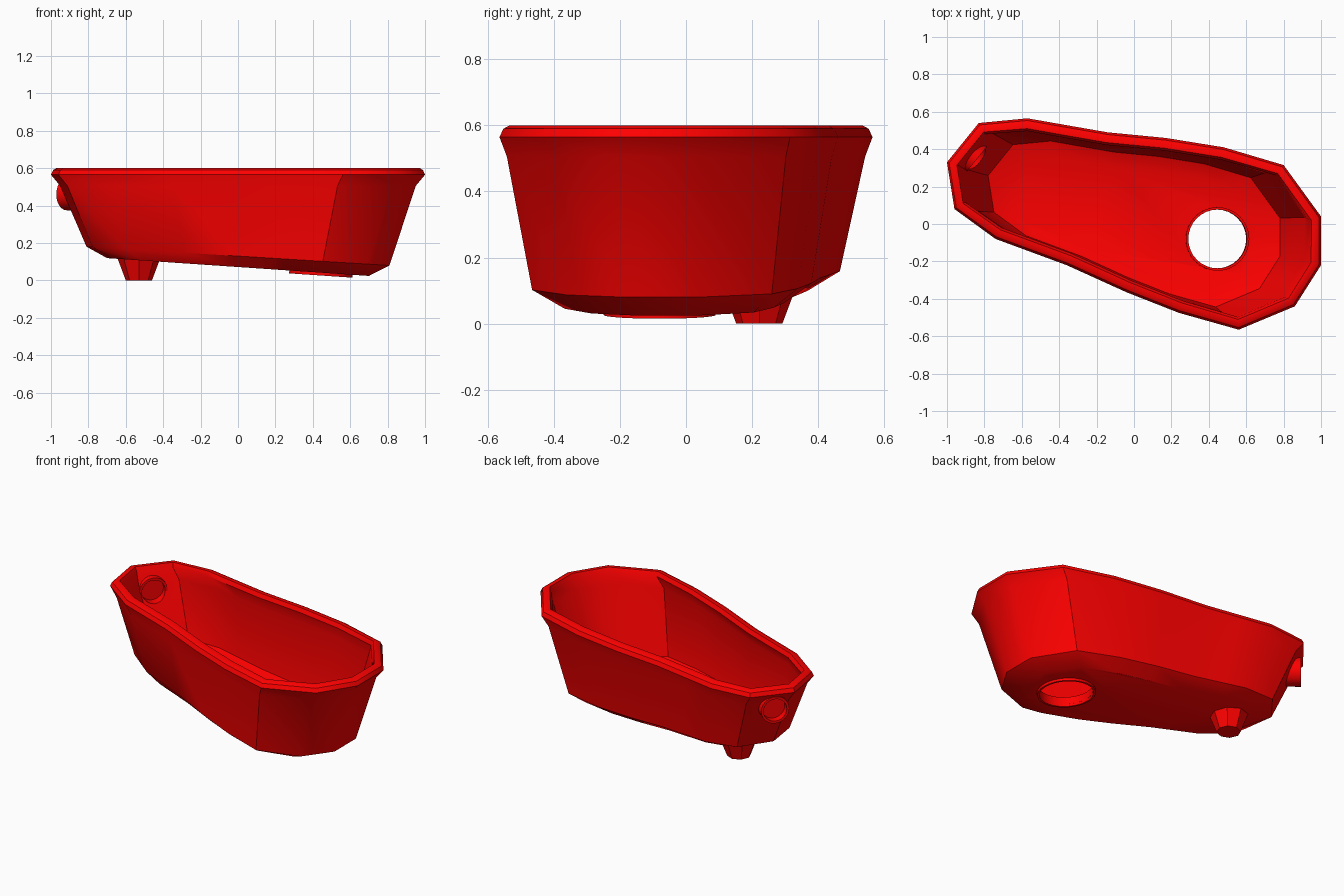
import bpy, bmesh, math
from mathutils import Vector, Matrix

if "Cube" in bpy.data.objects:
    bpy.data.objects.remove(bpy.data.objects["Cube"])

RED = bpy.data.materials.new("red")
RED.diffuse_color = (1, 0, 0, 1)
RED.use_nodes = True
RED.node_tree.nodes["Principled BSDF"].inputs["Base Color"].default_value = RED.diffuse_color

# rim outline seen from above, clockwise from the left end
OUTLINE = [(-1, .33), (-.83, .54), (-.57, .565), (-.37, .53), (-.14, .49),
           (.17, .46), (.48, .41), (.80, .315), (1, .04), (1, -.22),
           (.86, -.44), (.56, -.565), (.24, -.475), (-.04, -.365),
           (-.36, -.22), (-.74, -.08), (-.96, .08)]


def finish(name, bm):
    bmesh.ops.recalc_face_normals(bm, faces=bm.faces)
    me = bpy.data.meshes.new(name)
    bm.to_mesh(me)
    bm.free()
    ob = bpy.data.objects.new(name, me)
    bpy.context.collection.objects.link(ob)
    me.materials.append(RED)
    return ob


def smooth(ob, degrees):
    bpy.ops.object.select_all(action='DESELECT')
    ob.select_set(True)
    bpy.context.view_layer.objects.active = ob
    bpy.ops.object.shade_smooth_by_angle(angle=math.radians(degrees))


def inset(d):
    pts, n = [], len(OUTLINE)
    for i, (x, y) in enumerate(OUTLINE):
        t = (Vector(OUTLINE[(i + 1) % n]) - Vector(OUTLINE[i - 1])).normalized()
        pts.append((x + d * t.y, y - d * t.x))
    return pts


def scaled(sx, sy):
    return [(x * sx, y * sy) for x, y in OUTLINE]


def bridge(bm, a, b):
    for k in range(len(a)):
        m = (k + 1) % len(a)
        bm.faces.new((a[k], a[m], b[m], b[k]))


def placed(loc, axis):
    rot = Vector(axis).to_track_quat('Z', 'Y').to_matrix().to_4x4()
    return Matrix.Translation(loc) @ rot


def cylinder(name, loc, axis, r1, r2, depth, sides):
    bm = bmesh.new()
    bmesh.ops.create_cone(bm, cap_ends=True, segments=sides, radius1=r1, radius2=r2,
                          depth=depth, matrix=placed(loc, axis))
    return finish(name, bm)


def tube(name, loc, axis, r_out, r_in, depth, sides):
    bm = bmesh.new()
    rings = []
    for r, z in ((r_out, -1), (r_out, 1), (r_in, 1), (r_in, -1)):
        rings.append([bm.verts.new((r * math.cos(a), r * math.sin(a), z * depth / 2))
                      for a in (2 * math.pi * k / sides for k in range(sides))])
    for j in range(4):
        bridge(bm, rings[j], rings[(j + 1) % 4])
    bm.transform(placed(loc, axis))
    return finish(name, bm)


def cut(target, cutter):
    mod = target.modifiers.new("cut", 'BOOLEAN')
    mod.operation, mod.solver, mod.object = 'DIFFERENCE', 'EXACT', cutter
    bpy.context.view_layer.objects.active = target
    bpy.ops.object.modifier_apply(modifier=mod.name)
    bpy.data.objects.remove(cutter)


# tub shell: (outline, height, slope along x), from the underside over the rim to the floor
RINGS = [(scaled(.70, .65), .0715, -.068), (scaled(.81, .825), .13, -.062),
         (scaled(.95, .96), .505, 0), (inset(0), .565, 0), (inset(.012), .59, 0),
         (inset(.03), .60, 0), (inset(.055), .60, 0), (inset(.068), .575, 0),
         (scaled(.91, .895), .505, 0), (scaled(.78, .785), .14, -.062),
         (scaled(.67, .62), .105, -.068)]
bm = bmesh.new()
rings = [[bm.verts.new((x, y, z + s * x)) for x, y in pts] for pts, z, s in RINGS]
for a, b in zip(rings, rings[1:]):
    bridge(bm, a, b)
bm.faces.new(rings[0])
bm.faces.new(rings[-1])
tub = finish("tub_shell", bm)

# drain hole and its lip, square to the sloping floor
cut(tub, cylinder("drain_cutter", (.445, -.08, .08), (0, 0, 1), .157, .157, .4, 32))
lip = tube("drain_lip", (.445, -.08, .056), (.068, 0, 1), .17, .157, .06, 32)

# blind overflow recess and short pipe under the rim, on the chamfered corner
OUT = Vector((-.78, .63, 0)).normalized()
MOUTH = Vector((-.918, .41, .46))
cut(tub, cylinder("overflow_cutter", MOUTH - OUT * .11, OUT, .07, .07, .218, 24))
pipe = tube("overflow_pipe", MOUTH - OUT * .05, OUT, .085, .07, .10, 24)
plug = cylinder("overflow_plug", MOUTH - OUT * .055, OUT, .072, .072, .02, 24)

# single tapered foot under the raised end
foot = cylinder("foot", (-.53, .222, .06), (0, 0, 1), .07, .115, .12, 8)

for ob in (tub, lip, pipe, plug):
    smooth(ob, 35)
smooth(foot, 20)
